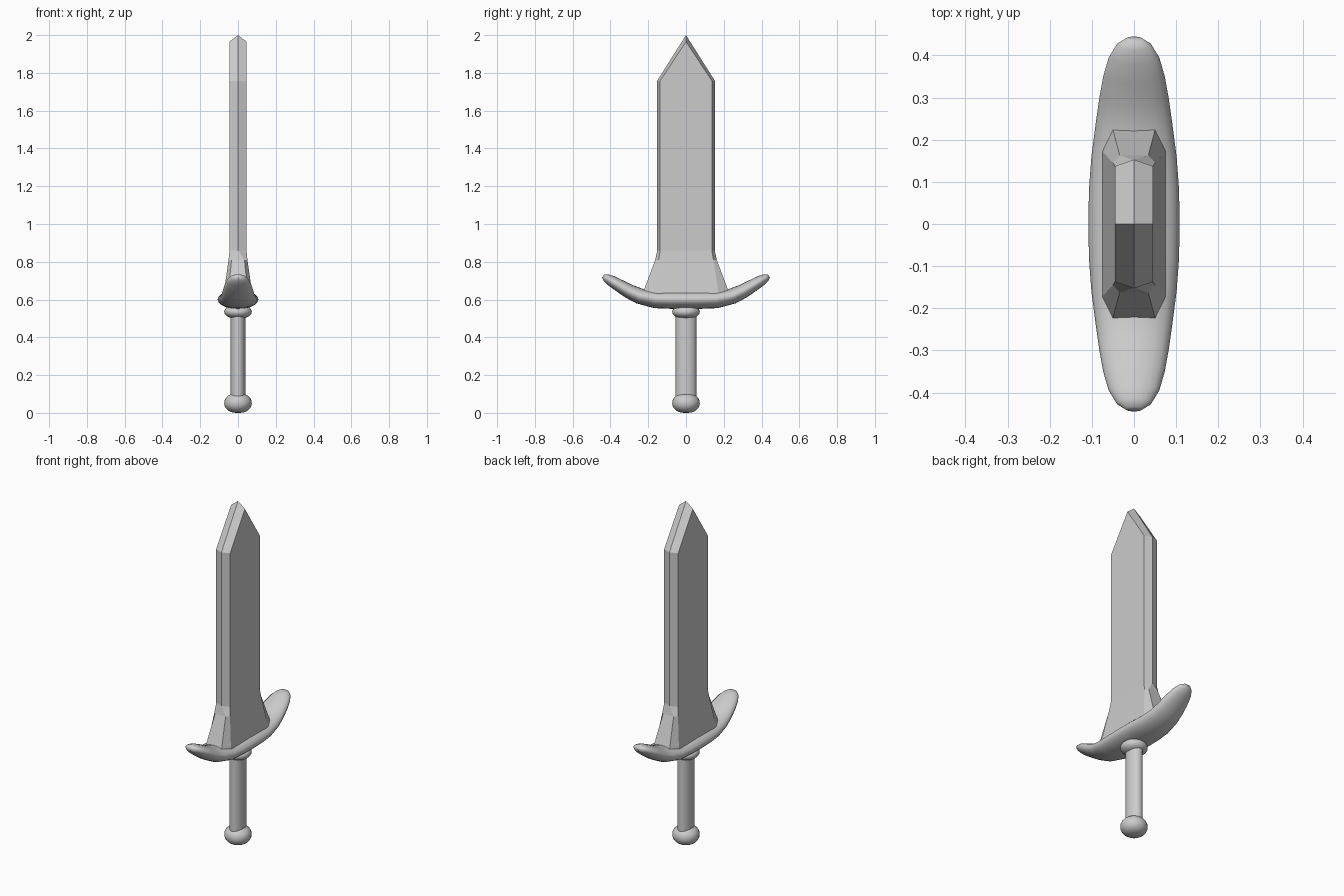
import bpy, math
from math import sin, cos, pi, radians

if "Cube" in bpy.data.objects:
    bpy.data.objects.remove(bpy.data.objects["Cube"])


def make(name, verts, faces, smooth=None):
    me = bpy.data.meshes.new(name)
    me.from_pydata(verts, [], faces)
    ob = bpy.data.objects.new(name, me)
    bpy.context.collection.objects.link(ob)
    bpy.ops.object.select_all(action='DESELECT')
    bpy.context.view_layer.objects.active = ob
    ob.select_set(True)
    bpy.ops.object.mode_set(mode='EDIT')
    bpy.ops.mesh.select_all(action='SELECT')
    bpy.ops.mesh.normals_make_consistent(inside=False)
    bpy.ops.object.mode_set(mode='OBJECT')
    if smooth:
        bpy.ops.object.shade_smooth_by_angle(angle=radians(smooth))
    return ob


def loft(name, rings, smooth=None):
    n = len(rings[0])
    verts = [v for r in rings for v in r]
    faces = [(k * n + i, k * n + (i + 1) % n, (k + 1) * n + (i + 1) % n, (k + 1) * n + i)
             for k in range(len(rings) - 1) for i in range(n)]
    faces += [tuple(range(n))[::-1], tuple(range((len(rings) - 1) * n, len(rings) * n))]
    return make(name, verts, faces, smooth)


def oval(rx, ry, z, n=24):
    return [(rx * cos(2 * pi * i / n), ry * sin(2 * pi * i / n), z) for i in range(n)]


# Blade: hexagonal section with bevelled edges and a pointed tip
def hexagon(z):
    return [(.045, -.137, z), (.045, .137, z), (0, .153, z),
            (-.045, .137, z), (-.045, -.137, z), (0, -.153, z)]


verts = hexagon(.84) + hexagon(1.758) + [(.045, 0, 1.965), (0, 0, 2), (-.045, 0, 1.965)]
faces = [(i, (i + 1) % 6, 6 + (i + 1) % 6, 6 + i) for i in range(6)]
faces += [(5, 4, 3, 2, 1, 0), (6, 7, 12), (9, 10, 14), (7, 8, 13, 12), (8, 9, 14, 13),
          (10, 11, 13, 14), (11, 6, 12, 13)]
make("blade", verts, faces)


# Flared blade base: chamfered block narrowing up into the blade
def block(z, xa, ya, xb, yb):
    half = [(xa, -ya, z), (xa, ya, z), (xb, yb, z)]
    end = [(-xb, yb, z), (-xa, ya, z), (-xa, -ya, z), (-xb, -yb, z), (xb, -yb, z)]
    return half + end


loft("blade_base", [block(.61, .078, .175, .052, .235), block(.65, .073, .17, .05, .223),
                    block(.81, .05, .145, .034, .163), block(.86, .045, .137, .003, .152)])

# Crossguard: oval sections swept along an upturned curve, mirrored over y = 0
#         y    z    half width, half thickness, tilt
half = [(.08, .60, .107, .049, 0), (.16, .602, .101, .048, 10), (.245, .618, .09, .042, 25),
        (.30, .643, .082, .038, 29), (.35, .672, .073, .034, 31), (.395, .699, .06, .029, 32),
        (.424, .716, .042, .021, 34), (.439, .725, .02, .01, 34)]
sections = [(-y, z, w, t, -a) for y, z, w, t, a in reversed(half)]
sections += [(0, .60, .108, .05, 0)] + half
rings = []
for y, z, w, t, a in sections:
    a = radians(a)
    rings.append([(w * cos(p), y - t * sin(p) * sin(a), z + t * sin(p) * cos(a))
                  for p in (2 * pi * i / 20 for i in range(20))])
loft("crossguard", rings, 60)

# Oval grip
loft("grip", [oval(.039, .055, .05), oval(.039, .055, .57)], 40)


# Rounded pommel and collar
def bead(name, z, r, h):
    steps = [radians(-84 + 168 * i / 12) for i in range(13)]
    loft(name, [oval(r * cos(a) ** .8, r * cos(a) ** .8, z + h * sin(a)) for a in steps], 60)


bead("pommel", .052, .073, .052)
bead("collar", .535, .073, .036)
